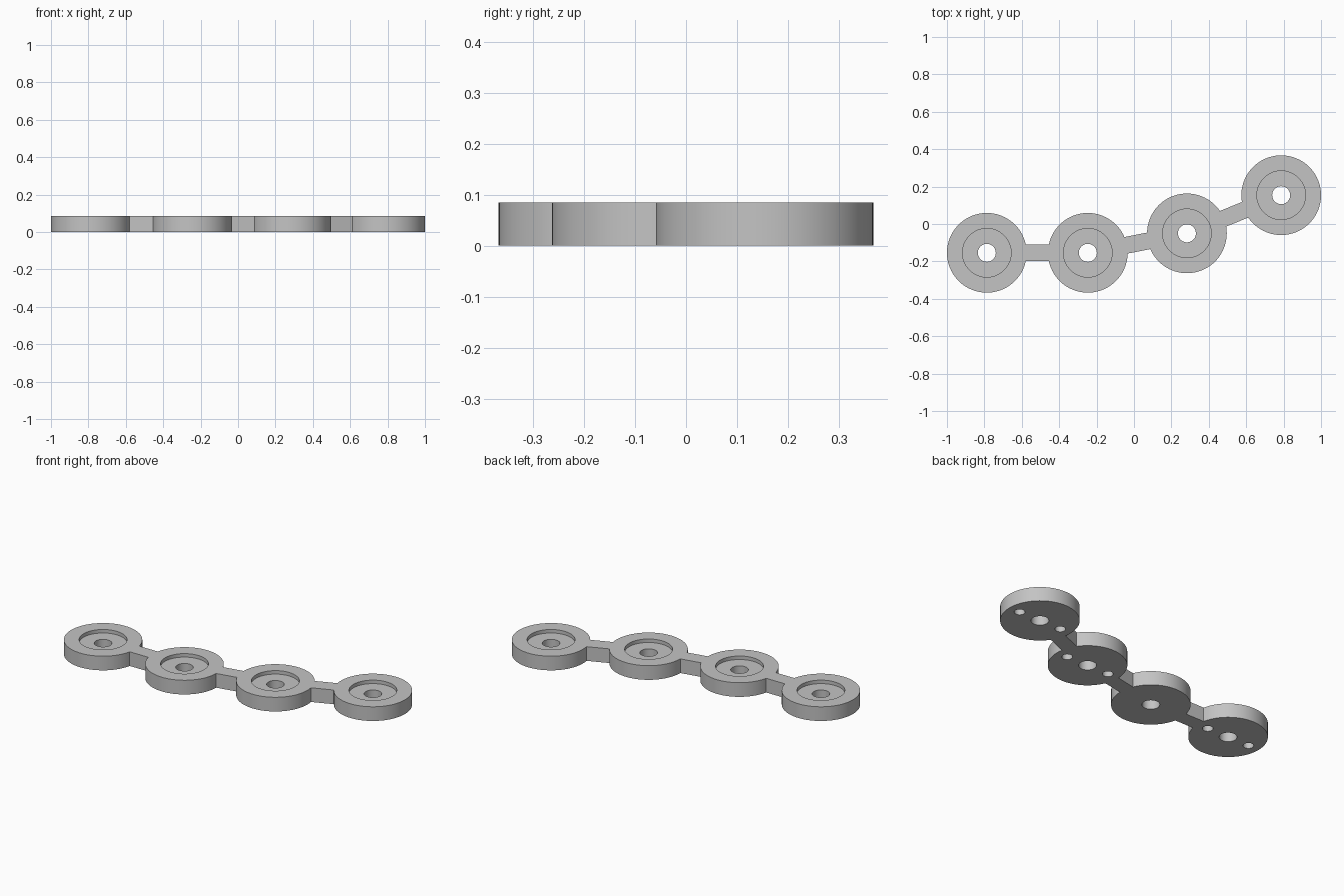
import bpy
import bmesh
from math import atan2
from mathutils import Matrix, Vector

cube = bpy.data.objects.get("Cube")
if cube:
    bpy.data.objects.remove(cube, do_unlink=True)

HEIGHT = 0.085
DISC_R, RECESS_R, BORE_R, PIN_R = 0.213, 0.13, 0.048, 0.029
RECESS_FLOOR = 0.064
PIN_DEPTH, PIN_OFFSET = 0.043, 0.142
LINK_WIDTH, LINK_INSET = 0.09, 0.17
CENTRES = [Vector(p) for p in [(-0.787, -0.154), (-0.247, -0.154), (0.283, -0.05), (0.787, 0.154)]]

grey = bpy.data.materials.new("plain grey")
grey.use_nodes = True
colour = (0.55, 0.55, 0.55, 1)
grey.diffuse_color = colour
grey.node_tree.nodes["Principled BSDF"].inputs["Base Color"].default_value = colour


def make_object(name, bm):
    mesh = bpy.data.meshes.new(name)
    bm.to_mesh(mesh)
    bm.free()
    obj = bpy.data.objects.new(name, mesh)
    obj.data.materials.append(grey)
    bpy.context.scene.collection.objects.link(obj)
    return obj


def cylinders(name, points, radius, low, high, sides=96):
    bm = bmesh.new()
    for p in points:
        bmesh.ops.create_cone(bm, cap_ends=True, segments=sides, radius1=radius, radius2=radius,
                              depth=high - low,
                              matrix=Matrix.Translation((p.x, p.y, (low + high) / 2)))
    return make_object(name, bm)


def link_bars(name):
    bm = bmesh.new()
    for a, b in zip(CENTRES, CENTRES[1:]):
        span, mid = b - a, (a + b) / 2
        size = (span.length - 2 * LINK_INSET, LINK_WIDTH, HEIGHT, 1)
        place = (Matrix.Translation((mid.x, mid.y, HEIGHT / 2))
                 @ Matrix.Rotation(atan2(span.y, span.x), 4, "Z") @ Matrix.Diagonal(size))
        bmesh.ops.create_cube(bm, size=1, matrix=place)
    return make_object(name, bm)


# Four discs joined by straight link bars
plate = cylinders("linked_disc_plate", CENTRES, DISC_R, 0, HEIGHT)
bars = link_bars("link_bars")

# Shallow top recesses, through bores, and blind pin holes underneath
recesses = cylinders("recess_cutter", CENTRES, RECESS_R, RECESS_FLOOR, HEIGHT + 0.1)
bores = cylinders("bore_cutter", CENTRES, BORE_R, -0.1, HEIGHT + 0.1, 48)
pins = [c + Vector((s * PIN_OFFSET, 0)) for i, c in enumerate(CENTRES) if i != 1 for s in (-1, 1)]
pin_holes = cylinders("pin_hole_cutter", pins, PIN_R, -0.1, PIN_DEPTH, 32)

tools = [(bars, "UNION"), (recesses, "DIFFERENCE"), (bores, "DIFFERENCE"), (pin_holes, "DIFFERENCE")]
for tool, operation in tools:
    tool.hide_render = True
    mod = plate.modifiers.new(tool.name, "BOOLEAN")
    mod.object, mod.operation, mod.solver = tool, operation, "EXACT"

# Bake the cuts and drop the helpers
bpy.context.view_layer.update()
graph = bpy.context.evaluated_depsgraph_get()
result = bpy.data.meshes.new_from_object(plate.evaluated_get(graph))
plate.modifiers.clear()
plate.data = result
for tool, _ in tools:
    bpy.data.objects.remove(tool, do_unlink=True)

# Smooth round walls with crisp rims
bpy.ops.object.select_all(action="DESELECT")
plate.select_set(True)
bpy.context.view_layer.objects.active = plate
bpy.ops.object.shade_smooth_by_angle(angle=0.5)
